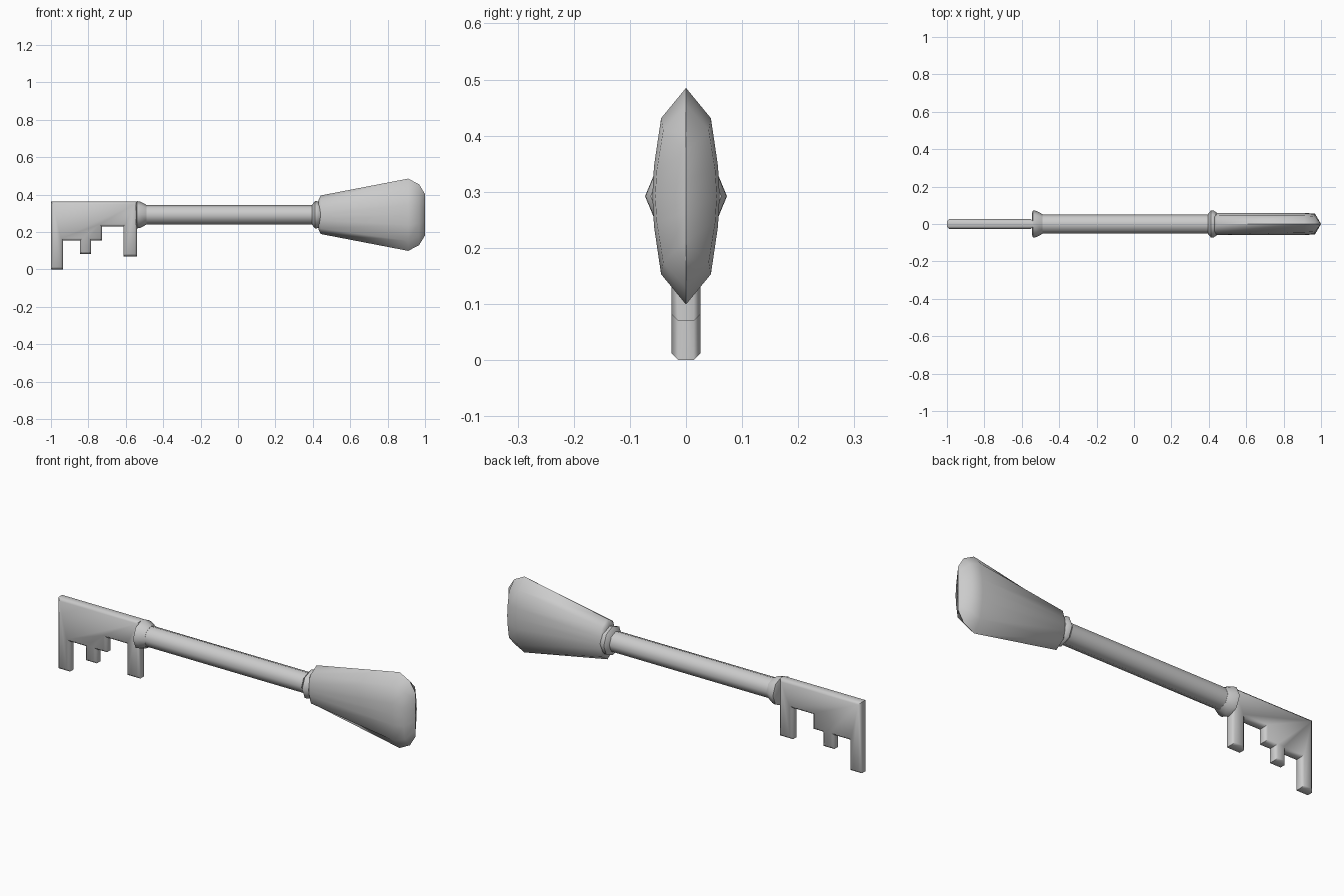
import bpy, bmesh, math

if "Cube" in bpy.data.objects:
    bpy.data.objects.remove(bpy.data.objects["Cube"])

AXIS_Z = 0.292


def finish(name, bm, angle):
    bmesh.ops.remove_doubles(bm, verts=bm.verts, dist=1e-5)
    bmesh.ops.recalc_face_normals(bm, faces=bm.faces)
    me = bpy.data.meshes.new(name)
    bm.to_mesh(me)
    bm.free()
    ob = bpy.data.objects.new(name, me)
    bpy.context.collection.objects.link(ob)
    bpy.ops.object.select_all(action='DESELECT')
    ob.select_set(True)
    bpy.context.view_layer.objects.active = ob
    bpy.ops.object.shade_smooth_by_angle(angle=math.radians(angle))
    return ob


def loft(name, rings, cap_end=True, angle=50):
    """Skin a series of rings with equal point counts."""
    bm = bmesh.new()
    vs = [[bm.verts.new(p) for p in r] for r in rings]
    n = len(vs[0])
    for a, b in zip(vs, vs[1:]):
        for i in range(n):
            j = (i + 1) % n
            bm.faces.new((a[i], a[j], b[j], b[i]))
    bm.faces.new(vs[0])
    if cap_end:
        bm.faces.new(vs[-1])
    return finish(name, bm, angle)


def octagon(x, r):
    return [(x, r * math.cos(i * math.pi / 4), AXIS_Z + r * math.sin(i * math.pi / 4))
            for i in range(8)]


# Shaft and its two flared collars
loft("shaft", [octagon(-0.53, 0.052), octagon(0.43, 0.052)])
loft("bit_collar", [octagon(x, r) for x, r in
     [(-0.545, 0.06), (-0.54, 0.073), (-0.522, 0.07), (-0.49, 0.053)]])
loft("handle_collar", [octagon(x, r) for x, r in
     [(0.395, 0.053), (0.412, 0.073), (0.425, 0.072), (0.44, 0.063)]])

# Flattened handle with a ridge around its edge
SECTION = [(0, 1), (0.74, 0.72), (0.95, 0.28), (1, 0),
           (0.95, -0.28), (0.74, -0.72), (0, -1)]
SECTION += [(-y, z) for y, z in SECTION[-2:0:-1]]
stations = [(0.43, 0.05, 0.078), (0.442, 0.06, 0.103), (0.91, 0.06, 0.193),
            (0.968, 0.055, 0.163), (1.0, 0.0, 0.11)]
loft("handle", [[(x, w * y, AXIS_Z + h * z) for y, z in SECTION]
                for x, w, h in stations], cap_end=False, angle=60)

# Toothed key bit with bevelled outline
OUTLINE = [(-1, 0.362), (-0.54, 0.362), (-0.54, 0.07), (-0.613, 0.07),
           (-0.613, 0.229), (-0.727, 0.229), (-0.727, 0.154), (-0.785, 0.154),
           (-0.785, 0.082), (-0.845, 0.082), (-0.845, 0.154), (-0.935, 0.154),
           (-0.935, 0), (-1, 0)]
bm = bmesh.new()
face = bm.faces.new([bm.verts.new((x, -0.026, z)) for x, z in OUTLINE])
ext = bmesh.ops.extrude_face_region(bm, geom=[face], use_keep_orig=True)
bmesh.ops.translate(bm, vec=(0, 0.052, 0),
                    verts=[v for v in ext["geom"] if isinstance(v, bmesh.types.BMVert)])
bmesh.ops.recalc_face_normals(bm, faces=bm.faces)
rim = [e for e in bm.edges if abs(e.verts[0].co.y - e.verts[1].co.y) < 1e-4]
bmesh.ops.bevel(bm, geom=rim, offset=0.012, segments=1, affect='EDGES')
finish("key_bit", bm, 50)
